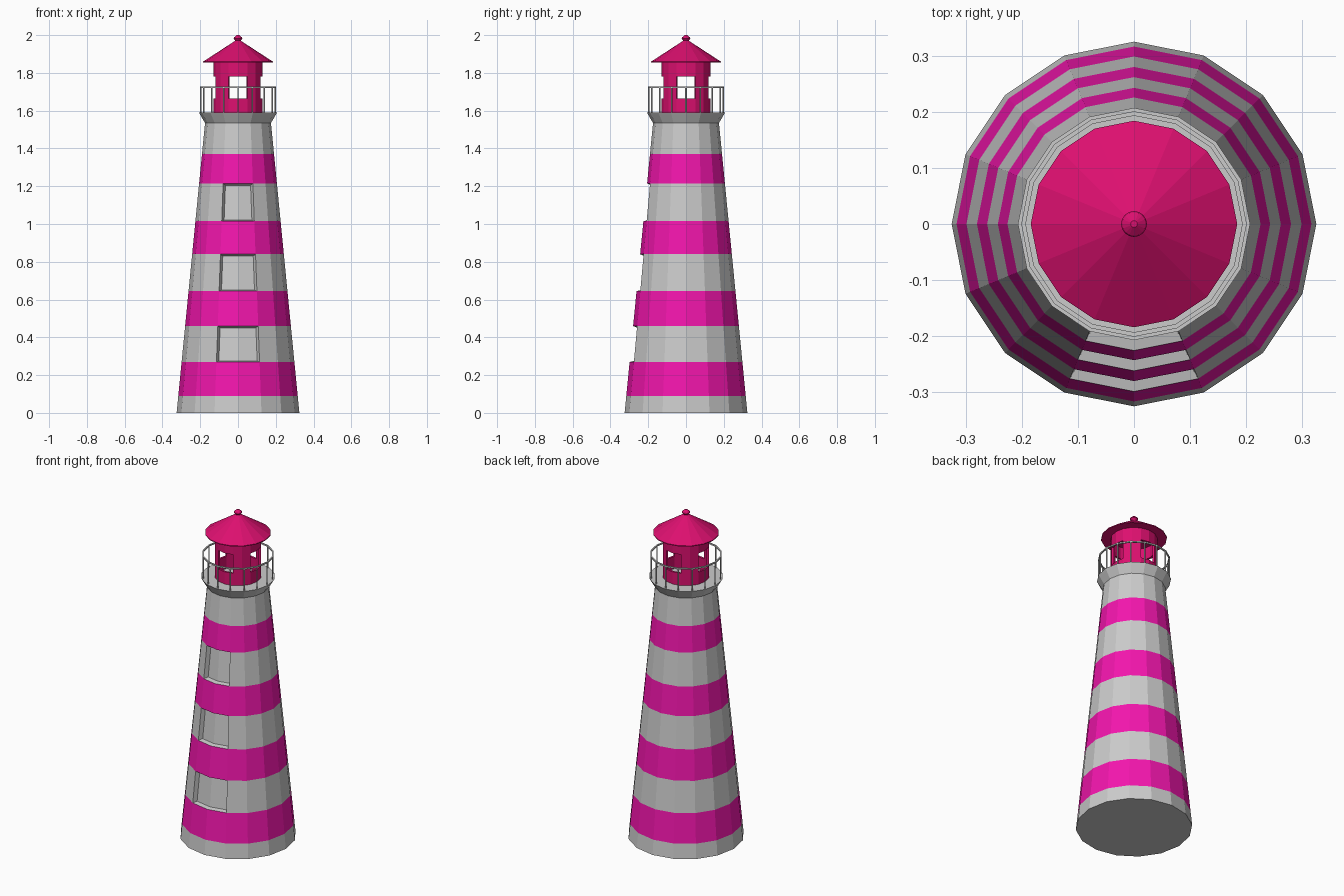
import bpy, bmesh, math
from mathutils import Vector

if "Cube" in bpy.data.objects:
    bpy.data.objects.remove(bpy.data.objects["Cube"])

N = 16  # sides of every round part


def material(name, rgb):
    m = bpy.data.materials.new(name)
    m.diffuse_color = (*rgb, 1)
    m.use_nodes = True
    m.node_tree.nodes["Principled BSDF"].inputs["Base Color"].default_value = m.diffuse_color
    return m


GREY = material("grey", (0.8, 0.8, 0.8))
PINK = material("pink", (0.9, 0.008, 0.42))
CRIMSON = material("crimson", (0.72, 0.005, 0.16))


def finish(bm, name, *mats):
    bmesh.ops.recalc_face_normals(bm, faces=bm.faces)
    me = bpy.data.meshes.new(name)
    bm.to_mesh(me)
    bm.free()
    for m in mats:
        me.materials.append(m)
    ob = bpy.data.objects.new(name, me)
    bpy.context.collection.objects.link(ob)
    return ob


def point(r, z, k):
    a = 2 * math.pi * k / N
    return Vector((r * math.cos(a), r * math.sin(a), z))


def lathe(bm, profile, caps=True, skip=lambda band, k: False):
    """Spin (r, z) points into flat bands; returns faces[band][k]."""
    rings = [[bm.verts.new(point(r, z, k)) for k in range(N)] for r, z in profile]
    bands = []
    for b, (lo, hi) in enumerate(zip(rings, rings[1:])):
        bands.append([None if skip(b, k) else
                      bm.faces.new((lo[k], lo[(k + 1) % N], hi[(k + 1) % N], hi[k]))
                      for k in range(N)])
    if caps:
        bm.faces.new(rings[0][::-1])
        bm.faces.new(rings[-1])
    return bands


# Striped tapering tower with flared gallery
heights = [0, 0.09, 0.27, 0.46, 0.645, 0.84, 1.015, 1.215, 1.37, 1.535]
profile = [(0.325 - 0.098 * z, z) for z in heights] + [(0.2, 1.578), (0.207, 1.59)]
bm = bmesh.new()
bands = lathe(bm, profile)
for b in (1, 3, 5, 7):
    for f in bands[b]:
        f.material_index = 1
bmesh.ops.recalc_face_normals(bm, faces=bm.faces)
# Recessed windows on the front of three grey bands
for b in (2, 4, 6):
    bmesh.ops.inset_region(bm, faces=[bands[b][11], bands[b][12]], thickness=0.008,
                           depth=-0.025, use_even_offset=True)
finish(bm, "tower", GREY, PINK)

# Lantern room with four openings
bm = bmesh.new()
lathe(bm, [(0.13, 1.59), (0.13, 1.665), (0.13, 1.78), (0.13, 1.86)], caps=False,
      skip=lambda b, k: b == 1 and k % 4 in (0, 3))
lantern = finish(bm, "lantern_room", CRIMSON)
mod = lantern.modifiers.new("wall", 'SOLIDIFY')
mod.thickness = 0.012
mod.offset = -1

# Conical roof
bm = bmesh.new()
lathe(bm, [(0.184, 1.855), (0.184, 1.86), (0.012, 1.972)])
finish(bm, "roof", CRIMSON)

# Finial knob
bm = bmesh.new()
lathe(bm, [(0.01, 1.965), (0.023, 1.982), (0.021, 1.988), (0.006, 2.0)])
finish(bm, "finial", CRIMSON)


# Gallery railing: top rail and posts
R, W = 0.197, 0.004
bm = bmesh.new()
square = [(R - W, 1.721), (R + W, 1.721), (R + W, 1.729), (R - W, 1.729)]
lathe(bm, square + square[:1], caps=False)
bmesh.ops.remove_doubles(bm, verts=bm.verts, dist=1e-5)
finish(bm, "top_rail", GREY)

bm = bmesh.new()
for k in range(N):
    made = bmesh.ops.create_cone(bm, cap_ends=True, segments=6, radius1=W,
                                 radius2=W, depth=0.14)
    bmesh.ops.translate(bm, verts=made["verts"], vec=point(R, 1.655, k))
finish(bm, "railing_posts", GREY)
